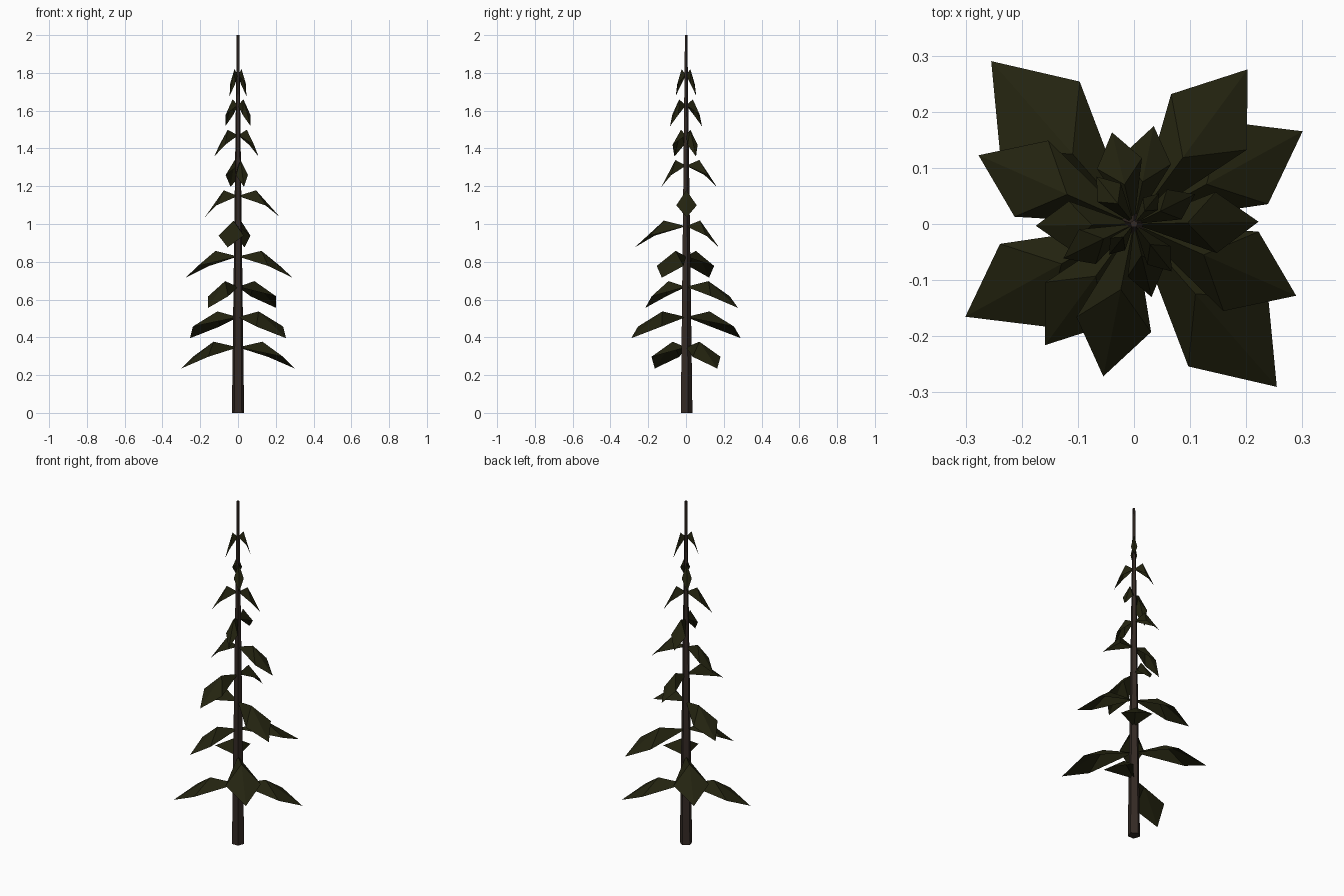
import bpy, bmesh, math
from mathutils import Vector

if "Cube" in bpy.data.objects:
    bpy.data.objects.remove(bpy.data.objects["Cube"])


def material(name, rgb):
    m = bpy.data.materials.new(name)
    m.diffuse_color = (*rgb, 1)
    m.use_nodes = True
    m.node_tree.nodes["Principled BSDF"].inputs["Base Color"].default_value = m.diffuse_color
    return m


bark = material("dark bark", (0.034, 0.023, 0.018))
needle = material("dark olive needles", (0.017, 0.017, 0.005))


def add_object(name, bm, mat):
    bmesh.ops.recalc_face_normals(bm, faces=bm.faces) if name == "trunk" else None
    me = bpy.data.meshes.new(name)
    bm.to_mesh(me)
    bm.free()
    me.materials.append(mat)
    ob = bpy.data.objects.new(name, me)
    bpy.context.collection.objects.link(ob)
    return ob


# Trunk: slim tapered pole
bm = bmesh.new()
bmesh.ops.create_cone(bm, cap_ends=True, segments=5, radius1=0.034, radius2=0.007, depth=2)
bmesh.ops.translate(bm, verts=bm.verts, vec=(0, 0, 1))
add_object("trunk", bm, bark)


def add_branch(bm, length, angle, z):
    """Drooping kite-shaped frond with a raised ridge point; z is the ridge height."""
    u = Vector((math.cos(angle), math.sin(angle), 0))
    side = Vector((-u.y, u.x, 0))

    def point(along, across, dz):
        p = u * (along * length) + side * (across * length)
        return bm.verts.new((p.x, p.y, z + dz))

    root = point(0, 0, -0.03)
    ridge = point(0.43, 0, 0)
    tip = point(1, 0, -0.142)
    left = point(0.66, 0.245, -0.08)
    right = point(0.66, -0.245, -0.08)
    for tri in ((root, ridge, left), (ridge, tip, left),
                (root, right, ridge), (ridge, right, tip)):
        f = bm.faces.new(tri)
        f.normal_update()
        if f.normal.z < 0:
            f.normal_flip()


# Ten tiers of opposite fronds, turning steadily up the trunk
lengths = [(0.343, 0.343), (0.386, 0.386), (0.268, 0.342), (0.316, 0.303), (0.178, 0.277),
           (0.175, 0.222), (0.134, 0.168), (0.121, 0.14), (0.108, 0.108), (0.07, 0.07)]
for i, pair in enumerate(lengths):
    bm = bmesh.new()
    for k, length in enumerate(pair):
        add_branch(bm, length, math.radians(28.8 + 102.45 * i + 180 * k), 0.377 + 0.1603 * i)
    add_object(f"branch_tier_{i + 1}", bm, needle)
